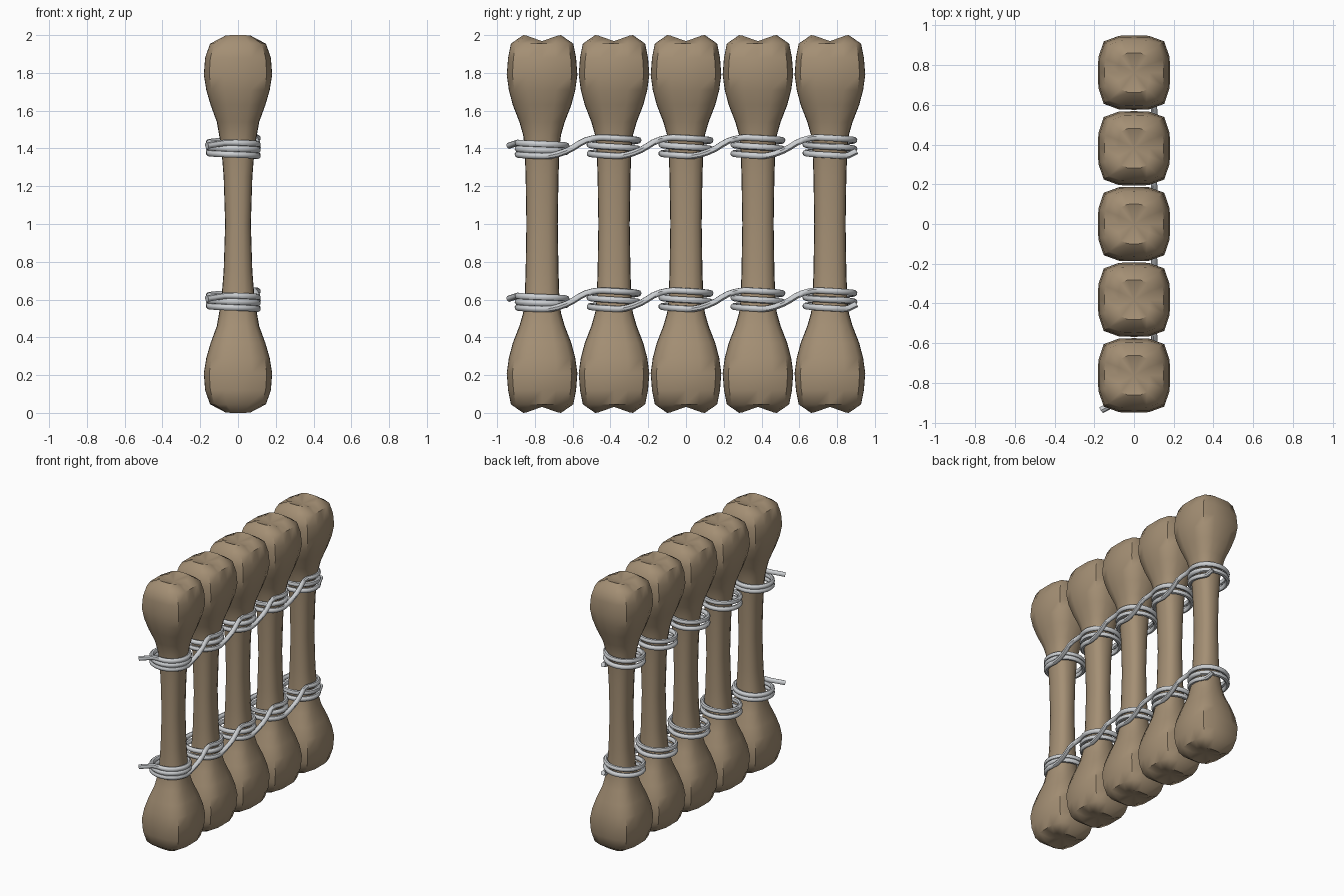
import bpy, bmesh, math

if "Cube" in bpy.data.objects:
    bpy.data.objects.remove(bpy.data.objects["Cube"])


def material(name, rgb):
    m = bpy.data.materials.new(name)
    m.diffuse_color = (*rgb, 1)
    m.use_nodes = True
    m.node_tree.nodes["Principled BSDF"].inputs["Base Color"].default_value = m.diffuse_color
    return m


BONE = material("aged bone", (0.37, 0.275, 0.175))
WIRE = material("steel wire", (0.60, 0.62, 0.64))
SPACING = 0.381

# Half profile of a bone from its middle to its knuckled end:
# (z, x half width, y half width, squareness)
PROFILE = [(1.0, 0.068, 0.083, 0.4), (1.25, 0.076, 0.087, 0.4),
           (1.40, 0.088, 0.092, 0.4), (1.47, 0.100, 0.100, 0.4),
           (1.54, 0.112, 0.120, 0.5), (1.63, 0.145, 0.155, 0.7),
           (1.71, 0.168, 0.176, 0.9), (1.79, 0.181, 0.187, 1.0),
           (1.88, 0.174, 0.180, 1.0), (1.955, 0.148, 0.165, 1.0)]


def section(sq):
    """16 points from round (sq 0) to rounded square (sq 1)."""
    pts = []
    e = 2 + 2.0 * sq
    for i in range(16):
        a = i * math.tau / 16
        c, s = math.cos(a), math.sin(a)
        r = (abs(c) ** e + abs(s) ** e) ** (-1 / e)
        pts.append((c * r, s * r))
    return pts


def make_bone(index, cy):
    bm = bmesh.new()
    rings = []

    def add_ring(z, hx, hy, sq, cap=False):
        ring = []
        for px, py in section(sq):
            zz = z
            if cap:                      # two lobes with a valley between
                lobe = 0.032 * (min(1, abs(py) / 0.9) - 1)
                zz = z + lobe if z > 1 else z - lobe
            ring.append(bm.verts.new((px * hx, cy + py * hy, zz)))
        rings.append(ring)

    add_ring(0.0, 0.078, 0.100, 1, True)
    for z, hx, hy, sq in reversed(PROFILE):
        add_ring(2 - z, hx, hy, sq)
    for z, hx, hy, sq in PROFILE[1:]:
        add_ring(z, hx, hy, sq)
    add_ring(2.0, 0.078, 0.100, 1, True)
    for a, b in zip(rings, rings[1:]):
        for i in range(16):
            j = (i + 1) % 16
            bm.faces.new((a[i], a[j], b[j], b[i]))
    # valley centres
    for ring, z in ((rings[0], 0.032), (rings[-1], 1.968)):
        mid = bm.verts.new((0, cy, z))
        for i in range(16):
            bm.faces.new((ring[i], ring[(i + 1) % 16], mid))
    bmesh.ops.recalc_face_normals(bm, faces=bm.faces)
    me = bpy.data.meshes.new(f"bone_{index}")
    bm.to_mesh(me)
    bm.free()
    ob = bpy.data.objects.new(f"bone_{index}", me)
    bpy.context.collection.objects.link(ob)
    me.materials.append(BONE)
    finish(ob)


def finish(ob):
    bpy.ops.object.select_all(action='DESELECT')
    ob.select_set(True)
    bpy.context.view_layer.objects.active = ob
    if ob.type == 'CURVE':
        bpy.ops.object.convert(target='MESH')
        ob = bpy.context.object
    bpy.ops.object.shade_smooth_by_angle(angle=math.radians(45))


def make_wire(name, dz):
    """One wire wound twice round each shaft, crossing over at the front."""
    pts = []
    for k in range(5):
        cy = (k - 2) * SPACING
        start, end = -40, 745
        top, bottom = 1.460, 1.358
        if k == 0:                       # loose starting tail
            start, top = -115, 1.432
            pts.append((-0.165, cy - 0.175, 1.415 + dz))
        if k == 4:
            end = 770
        steps = round((end - start) / 22)
        for i in range(steps + 1):
            t = i / steps
            a = math.radians(start + (end - start) * t)
            pts.append((-0.025 + 0.132 * math.cos(a),
                        cy + 0.132 * math.sin(a),
                        top + (bottom - top) * t + dz))
        if k == 4:                       # loose finishing tail
            pts.append((0.055, cy + 0.140, 1.385 + dz))
        else:                            # crossing to the next bone
            pts.append((0.10, cy + SPACING * 0.42, 1.395 + dz))
            pts.append((0.105, cy + SPACING * 0.55, 1.44 + dz))
    cu = bpy.data.curves.new(name, 'CURVE')
    cu.dimensions = '3D'
    cu.bevel_depth = 0.017
    cu.bevel_resolution = 2
    cu.use_fill_caps = True
    cu.resolution_u = 2
    sp = cu.splines.new('NURBS')
    sp.points.add(len(pts) - 1)
    for p, co in zip(sp.points, pts):
        p.co = (*co, 1)
    sp.order_u = 4
    sp.use_endpoint_u = True
    cu.materials.append(WIRE)
    ob = bpy.data.objects.new(name, cu)
    bpy.context.collection.objects.link(ob)
    finish(ob)


# Row of bones
for n in range(5):
    make_bone(n + 1, (n - 2) * SPACING)
# Upper and lower bindings
make_wire("upper_wire", 0)
make_wire("lower_wire", -0.81)
